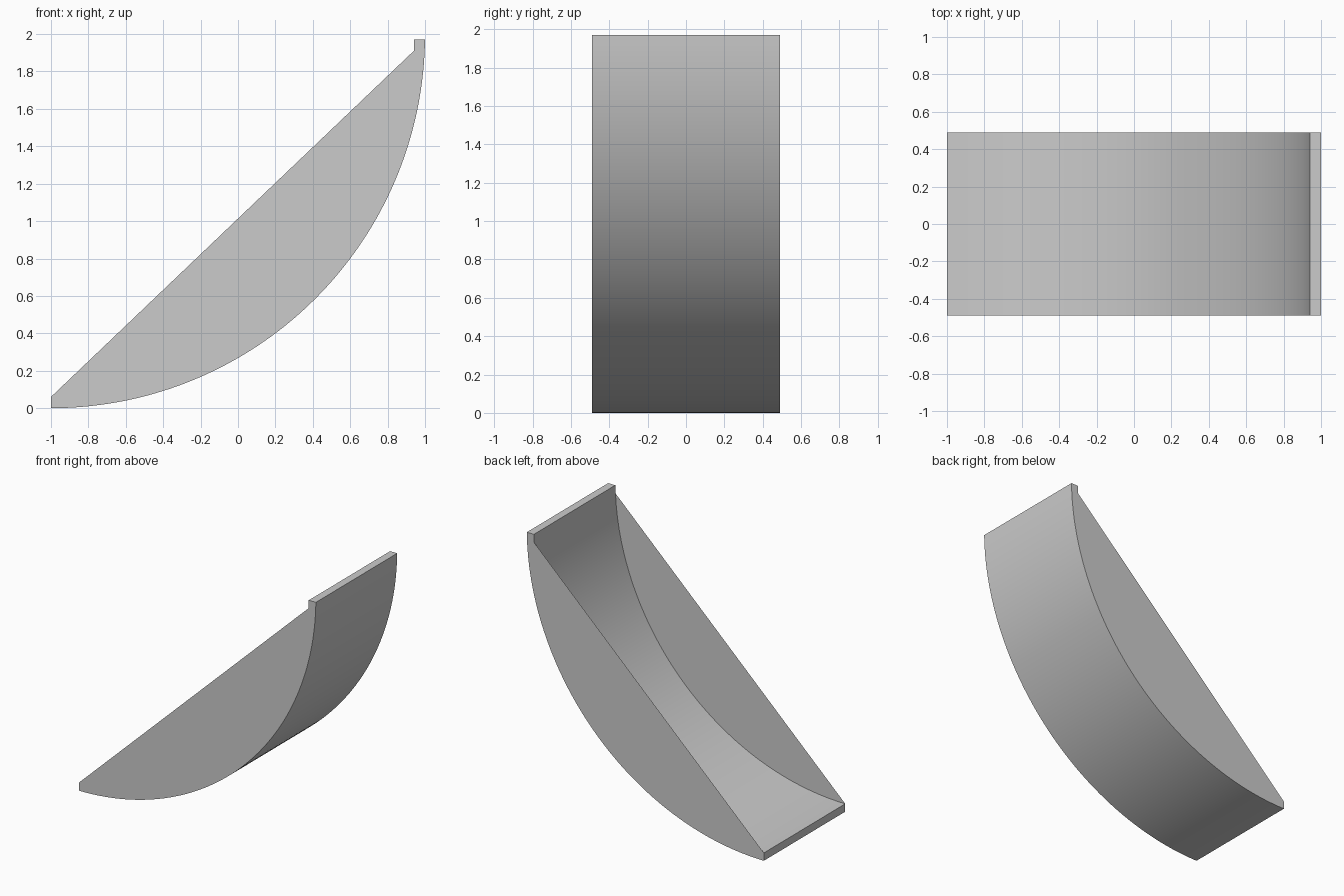
import bpy
import bmesh
from math import sin, cos, asin, pi

cube = bpy.data.objects.get("Cube")
if cube:
    bpy.data.objects.remove(cube, do_unlink=True)

RADIUS, WALL, HALF_WIDTH, TOP = 2.0, 0.06, 0.49, 1.97
SEGMENTS = 72

grey = bpy.data.materials.new("light_grey")
grey.use_nodes = True
colour = (0.6, 0.6, 0.6, 1)
grey.diffuse_color = colour
grey.node_tree.nodes["Principled BSDF"].inputs["Base Color"].default_value = colour


def arc(radius):
    """Arc (x, z) points from the low end up to the lip."""
    end = pi / 2 - asin((RADIUS - TOP) / radius)
    angles = [end * i / SEGMENTS for i in range(SEGMENTS + 1)]
    return [(radius * sin(a) - 1, RADIUS - radius * cos(a)) for a in angles]


def make_object(name, build):
    bm = bmesh.new()
    build(bm)
    mesh = bpy.data.meshes.new(name)
    bm.to_mesh(mesh)
    bm.free()
    mesh.materials.append(grey)
    obj = bpy.data.objects.new(name, mesh)
    bpy.context.collection.objects.link(obj)
    return obj


outer, inner = arc(RADIUS), arc(RADIUS - WALL)


# Curved plate: closed strip profile swept across the width, ends left to the panels
def build_plate(bm):
    profile = outer + inner[::-1]
    front, back = [[bm.verts.new((x, y, z)) for x, z in profile]
                   for y in (-HALF_WIDTH, HALF_WIDTH)]
    for i in range(len(profile)):
        j = (i + 1) % len(profile)
        bm.faces.new((front[i], back[i], back[j], front[j]))
    bmesh.ops.recalc_face_normals(bm, faces=bm.faces)


plate = make_object("curved_plate", build_plate)
bpy.context.view_layer.objects.active = plate
plate.select_set(True)
bpy.ops.object.shade_smooth_by_angle(angle=pi / 6)

# Sheet-thin side panels: outer arc closed by a straight sloping edge and the lip step
lip_x = inner[-1][0]
outline = outer + [(lip_x, TOP), (lip_x, TOP - WALL), (-1, WALL)]
for name, side in (("right_side_panel", -1), ("left_side_panel", 1)):
    def build_panel(bm):
        points = outline[::-side]
        bm.faces.new([bm.verts.new((x, side * HALF_WIDTH, z)) for x, z in points])
    make_object(name, build_panel)
